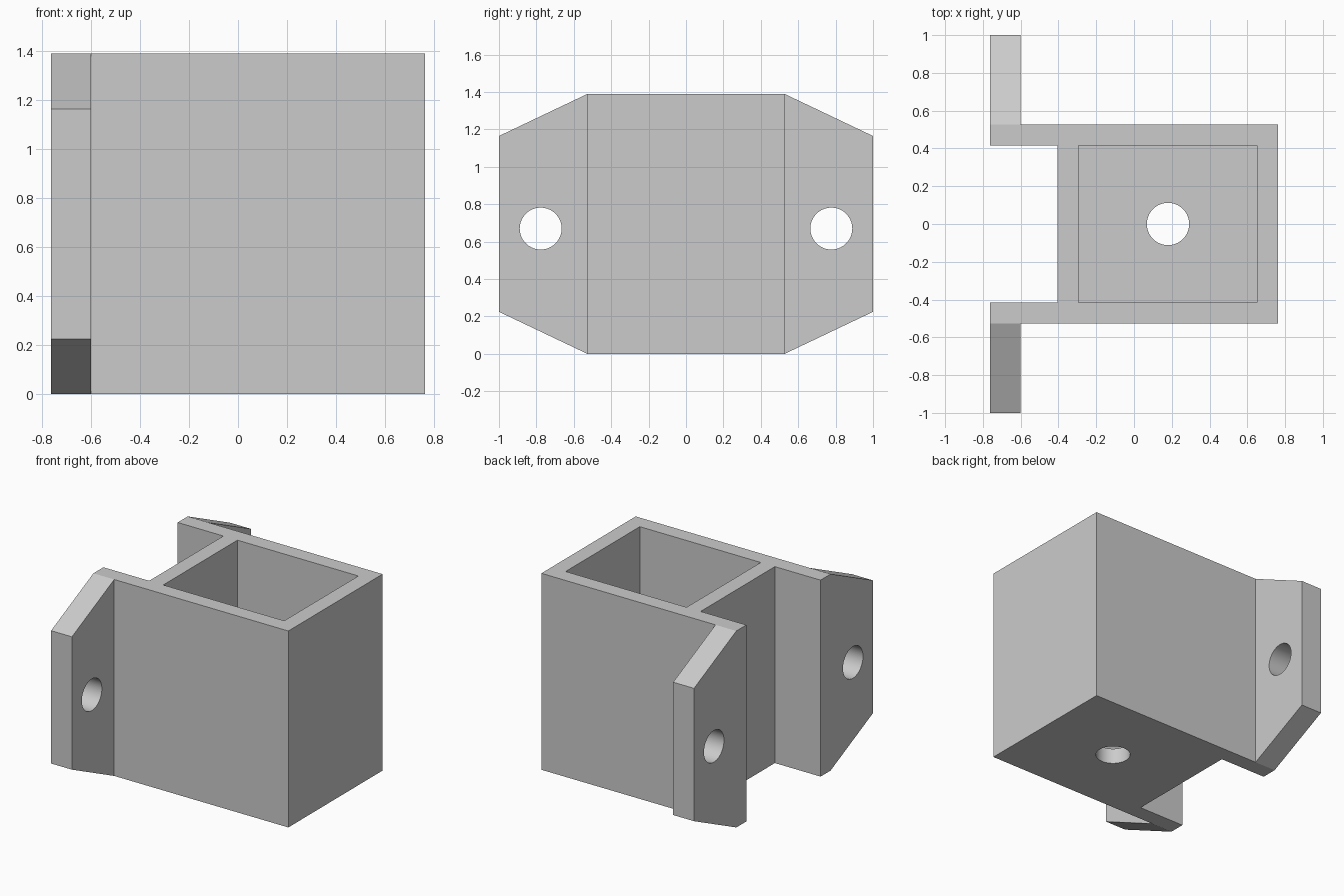
import bpy
import bmesh
from math import pi, radians
from mathutils import Matrix, Vector

old = bpy.data.objects.get("Cube")
if old:
    bpy.data.objects.remove(old, do_unlink=True)

X, H = 0.763, 1.39            # half length and height
OUT, INN = 0.527, 0.415       # outer and inner faces of the side walls
FLOOR, HOLE = 0.11, 0.112     # floor thickness and hole radius
MID = 0.67                    # height of the flange holes

grey = bpy.data.materials.new("light_grey")
grey.use_nodes = True
colour = (0.6, 0.6, 0.6, 1)
grey.diffuse_color = colour
grey.node_tree.nodes["Principled BSDF"].inputs["Base Color"].default_value = colour


def prism(name, outline, direction):
    """Extrude a closed outline of 3D points along a direction."""
    bm = bmesh.new()
    face = bm.faces.new([bm.verts.new(p) for p in outline])
    new = bmesh.ops.extrude_face_region(bm, geom=[face])["geom"]
    verts = [v for v in new if isinstance(v, bmesh.types.BMVert)]
    bmesh.ops.translate(bm, verts=verts, vec=Vector(direction))
    bmesh.ops.recalc_face_normals(bm, faces=bm.faces)
    return add_object(name, bm)


def cylinder(name, centre, rotation):
    bm = bmesh.new()
    bmesh.ops.create_cone(bm, cap_ends=True, segments=64, radius1=HOLE, radius2=HOLE,
                          depth=0.5, matrix=Matrix.Translation(centre) @ rotation)
    return add_object(name, bm)


def add_object(name, bm):
    mesh = bpy.data.meshes.new(name)
    bm.to_mesh(mesh)
    bm.free()
    mesh.materials.append(grey)
    obj = bpy.data.objects.new(name, mesh)
    bpy.context.collection.objects.link(obj)
    return obj


def combine(target, tool, operation):
    mod = target.modifiers.new(tool.name, "BOOLEAN")
    mod.operation, mod.solver, mod.object = operation, "EXACT", tool
    bpy.context.view_layer.objects.active = target
    bpy.ops.object.modifier_apply(modifier=mod.name)
    bpy.data.objects.remove(tool, do_unlink=True)


# Bracket plan: box with an open back channel and two side flanges
half = [(X, OUT), (-0.6, OUT), (-0.6, 1), (-X, 1), (-X, INN), (-0.405, INN)]
plan = half + [(x, -y) for x, y in reversed(half)]
bracket = prism("mounting_bracket", [(x, y, 0) for x, y in plan], (0, 0, H))

# Sloped flange corners
side = [(-OUT, 0), (OUT, 0), (1, 0.225), (1, 1.165), (OUT, H), (-OUT, H), (-1, 1.165), (-1, 0.225)]
combine(bracket, prism("side_shape", [(-1, y, z) for y, z in side], (2, 0, 0)), "INTERSECT")

# Square pocket open at the top
pocket = [(-0.295, -INN), (0.652, -INN), (0.652, INN), (-0.295, INN)]
combine(bracket, prism("pocket", [(x, y, FLOOR) for x, y in pocket], (0, 0, 2)), "DIFFERENCE")

# Drain hole in the floor and a bolt hole in each flange
combine(bracket, cylinder("floor_hole", (0.18, 0, 0), Matrix.Identity(4)), "DIFFERENCE")
for y in (-0.777, 0.777):
    combine(bracket, cylinder("bolt_hole", (-0.68, y, MID), Matrix.Rotation(pi / 2, 4, "Y")), "DIFFERENCE")

# Smooth hole walls, sharp corners
bpy.ops.object.select_all(action="DESELECT")
bracket.select_set(True)
bpy.context.view_layer.objects.active = bracket
bpy.ops.object.shade_smooth_by_angle(angle=radians(20))
